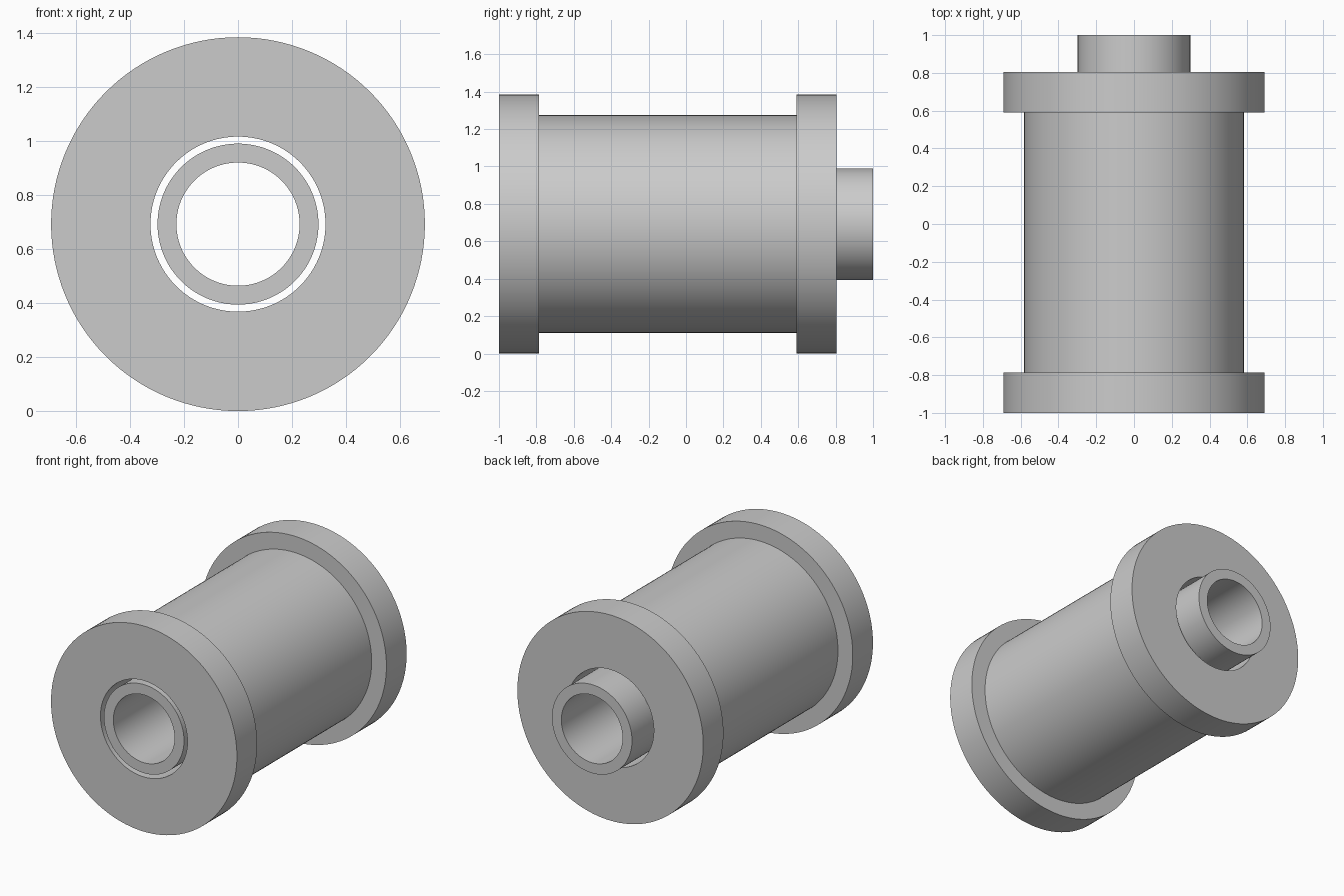
import bpy
import bmesh
import math
from mathutils import Matrix

if "Cube" in bpy.data.objects:
    bpy.data.objects.remove(bpy.data.objects["Cube"], do_unlink=True)

SEGMENTS = 128
AXIS_HEIGHT = 0.692

grey = bpy.data.materials.new("plain grey")
grey.use_nodes = True
colour = (0.6, 0.6, 0.6, 1.0)
grey.diffuse_color = colour
grey.node_tree.nodes["Principled BSDF"].inputs["Base Color"].default_value = colour


def lathe(name, profile):
    """Spin a closed (radius, y) profile around the horizontal axis."""
    bm = bmesh.new()
    ring = [bm.verts.new((r, y, 0)) for r, y in profile]
    edges = [bm.edges.new((a, b)) for a, b in zip(ring, ring[1:] + ring[:1])]
    bmesh.ops.spin(bm, geom=ring + edges, cent=(0, 0, 0), axis=(0, 1, 0),
                   angle=math.tau, steps=SEGMENTS)
    bmesh.ops.remove_doubles(bm, verts=bm.verts, dist=0.0001)
    bmesh.ops.recalc_face_normals(bm, faces=bm.faces)
    bmesh.ops.transform(bm, matrix=Matrix.Translation((0, 0, AXIS_HEIGHT)), verts=bm.verts)
    mesh = bpy.data.meshes.new(name)
    bm.to_mesh(mesh)
    bm.free()
    mesh.materials.append(grey)
    obj = bpy.data.objects.new(name, mesh)
    bpy.context.collection.objects.link(obj)
    bpy.ops.object.select_all(action='DESELECT')
    obj.select_set(True)
    bpy.context.view_layer.objects.active = obj
    bpy.ops.object.shade_smooth_by_angle(angle=math.radians(30))
    return obj


# Outer spool: barrel with a flange at each end and a clear bore
bore, barrel, flange = 0.324, 0.582, 0.692
lathe("flanged_spool", [
    (bore, -1), (flange, -1), (flange, -0.785), (barrel, -0.785),
    (barrel, 0.59), (flange, 0.59), (flange, 0.805), (bore, 0.805),
])

# Inner sleeve: open tube, flush at the front and protruding at the back
lathe("inner_sleeve", [(0.228, -1), (0.298, -1), (0.298, 1), (0.228, 1)])
